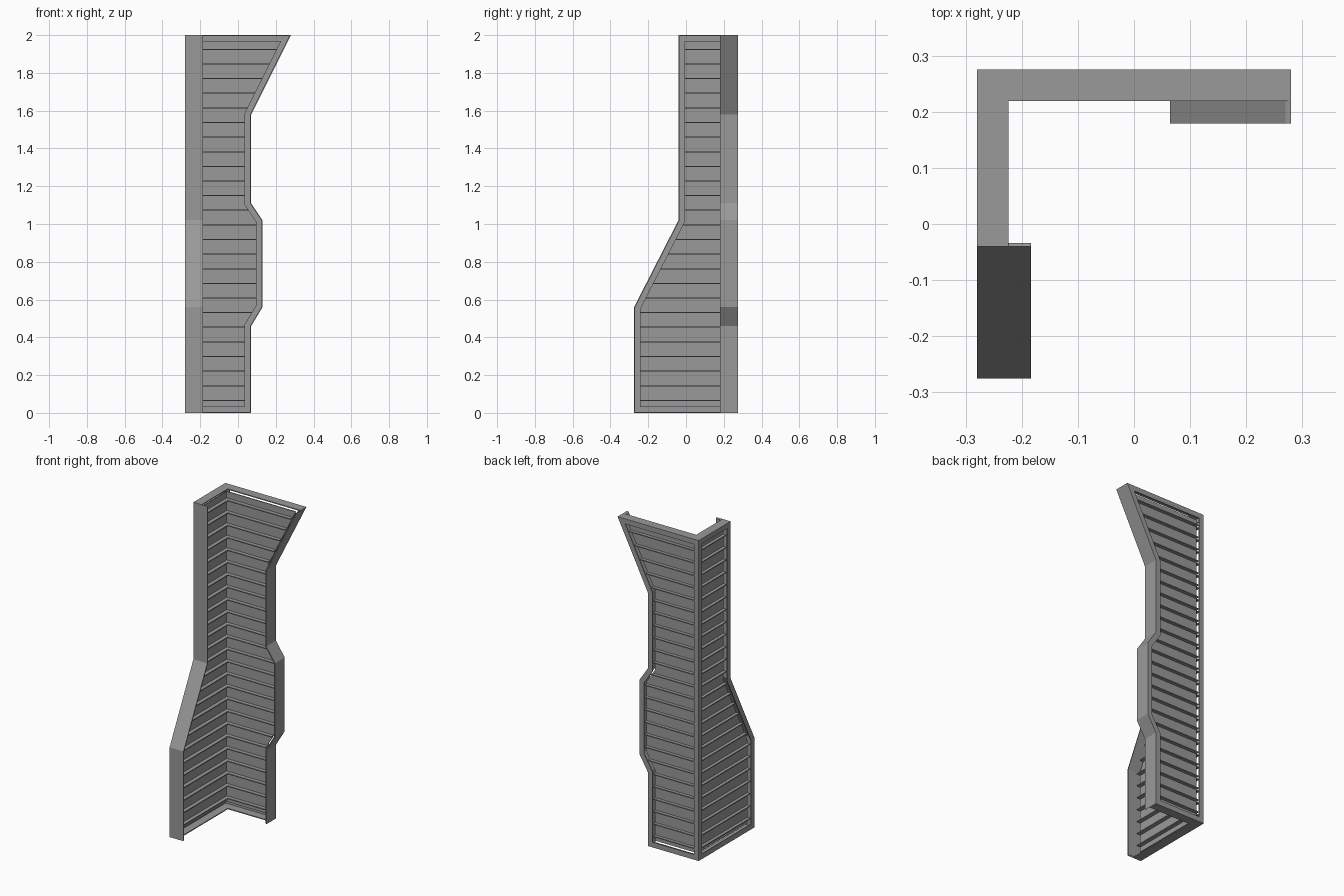
import bpy, bmesh
from mathutils import Vector

cube = bpy.data.objects.get("Cube")
if cube:
    bpy.data.objects.remove(cube)

grey = bpy.data.materials.new("metal_grey")
grey.use_nodes = True
grey.diffuse_color = (0.32, 0.32, 0.32, 1)
grey.node_tree.nodes["Principled BSDF"].inputs["Base Color"].default_value = grey.diffuse_color

HEIGHT, HALF_X, HALF_Y = 2.0, 0.28, 0.275
BORDER, SHEET = 0.032, 0.006
FLANGE, LIP, PANEL = 0.056, 0.096, 0.026
SLATS = 25


def inset(points, amount):
    """Move each side of a counter-clockwise outline inward."""
    result = []
    for i, point in enumerate(points):
        p, a, b = Vector(point), Vector(points[i - 1]), Vector(points[(i + 1) % len(points)])
        d1, d2 = (p - a).normalized(), (b - p).normalized()
        n1, n2 = Vector((-d1.y, d1.x)), Vector((-d2.y, d2.x))
        result.append(p + (n1 + n2) * amount / (1 + n1.dot(n2)))
    return result


def prism(bm, outline, near, far, place):
    """Solid from a flat outline between two depths behind the outer face."""
    rings = [[bm.verts.new(place(u, d, z)) for u, z in outline] for d in (near, far)]
    bm.faces.new(rings[0])
    bm.faces.new(rings[1][::-1])
    for i in range(len(outline)):
        j = (i + 1) % len(outline)
        bm.faces.new((rings[0][i], rings[1][i], rings[1][j], rings[0][j]))


def span(outline, z):
    """Lowest and highest u of the outline at height z."""
    hits = []
    for a, b in zip(outline, outline[1:] + outline[:1]):
        if min(a[1], b[1]) <= z <= max(a[1], b[1]) and abs(a[1] - b[1]) > 1e-6:
            hits.append(a[0] + (b[0] - a[0]) * (z - a[1]) / (b[1] - a[1]))
    return min(hits), max(hits)


def finish(name, bm):
    bmesh.ops.recalc_face_normals(bm, faces=bm.faces)
    mesh = bpy.data.meshes.new(name)
    bm.to_mesh(mesh)
    bm.free()
    mesh.materials.append(grey)
    bpy.context.collection.objects.link(bpy.data.objects.new(name, mesh))


def build_wall(name, edge, corner, place):
    """Framed wall: edge is its free side from bottom to top."""
    outline = edge + [(corner, HEIGHT), (corner, 0)]
    if corner > edge[0][0]:
        outline = outline[::-1]
    inner = inset(outline, BORDER)
    thin = inset(outline, SHEET)
    count = len(outline)

    # Flat border around the slats
    bm = bmesh.new()
    for i in range(count):
        j = (i + 1) % count
        prism(bm, [outline[i], outline[j], inner[j], inner[i]], 0, SHEET, place)
    finish(name + "_border", bm)

    # Deep lip on the free side, shallow flanges at top and bottom
    bm = bmesh.new()
    for i in range(count):
        j = (i + 1) % count
        a, b = outline[i], outline[j]
        if a[0] == b[0] == corner:
            continue
        depth = FLANGE if a[1] == b[1] else LIP
        prism(bm, [a, b, thin[j], thin[i]], 0, depth, place)
    finish(name + "_lip", bm)

    # Backing panel
    bm = bmesh.new()
    prism(bm, inner, PANEL, PANEL + SHEET, place)
    finish(name + "_panel", bm)

    # Horizontal slats
    bm = bmesh.new()
    pitch = (HEIGHT - 2 * BORDER) / SLATS
    for k in range(SLATS):
        low = BORDER + pitch * (k + 0.4)
        high = low + SHEET
        (l0, r0), (l1, r1) = span(inner, low), span(inner, high)
        prism(bm, [(l0, low), (r0, low), (r1, high), (l1, high)], SHEET, FLANGE, place)
    finish(name + "_slats", bm)


back_edge = [(0.07, 0), (0.07, 0.46), (0.13, 0.56), (0.13, 1.02),
             (0.07, 1.11), (0.07, 1.58), (HALF_X, HEIGHT)]
side_edge = [(-HALF_Y, 0), (-HALF_Y, 0.56), (-0.04, 1.02), (-0.04, HEIGHT)]

build_wall("back_wall", back_edge, -HALF_X, lambda u, d, z: (u, HALF_Y - d, z))
build_wall("side_wall", side_edge, HALF_Y, lambda u, d, z: (d - HALF_X, u, z))
